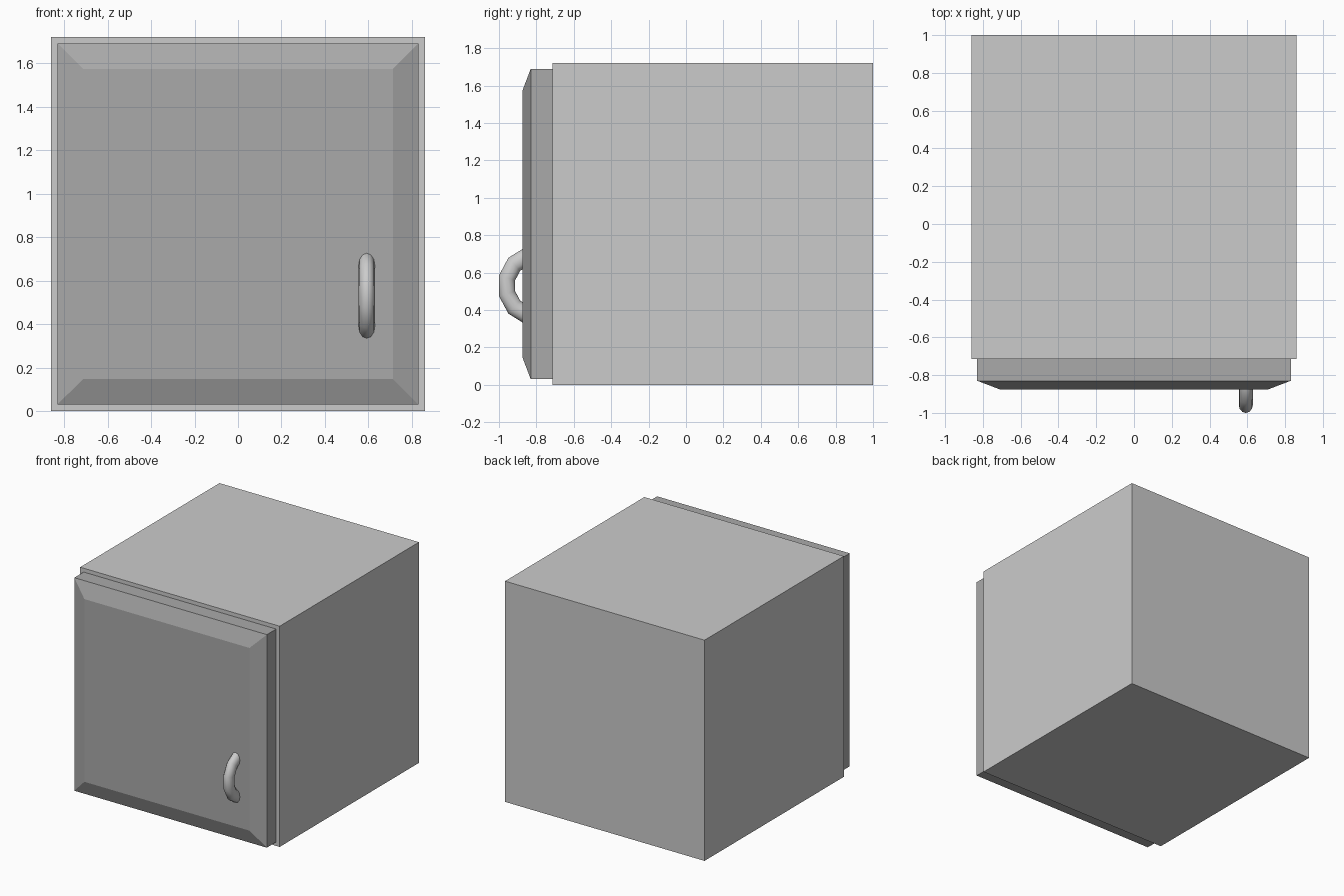
import bpy
import bmesh
import math

if "Cube" in bpy.data.objects:
    bpy.data.objects.remove(bpy.data.objects["Cube"])


def make_object(name, bm):
    bmesh.ops.recalc_face_normals(bm, faces=bm.faces)
    mesh = bpy.data.meshes.new(name)
    bm.to_mesh(mesh)
    bm.free()
    obj = bpy.data.objects.new(name, mesh)
    bpy.context.collection.objects.link(obj)
    return obj


def box(x, y0, y1, z0, z1):
    bm = bmesh.new()
    bmesh.ops.create_cube(bm, size=1)
    for v in bm.verts:
        v.co = (v.co.x * 2 * x,
                y0 if v.co.y < 0 else y1,
                z0 if v.co.z < 0 else z1)
    return bm


# Cabinet body
make_object("cabinet_body", box(0.86, -0.715, 1.0, 0.0, 1.72))

# Door slab with a sloped raised front panel
bm = box(0.83, -0.83, -0.715, 0.03, 1.69)
bm.normal_update()
front = [f for f in bm.faces if f.normal.y < -0.9]
bmesh.ops.inset_region(bm, faces=front, thickness=0.118, depth=0.045,
                       use_even_offset=True)
door = make_object("door", bm)
dark = bpy.data.materials.new("dark_grey")
dark.diffuse_color = (0.4, 0.4, 0.4, 1)
dark.use_nodes = True
dark.node_tree.nodes["Principled BSDF"].inputs["Base Color"].default_value = dark.diffuse_color
door.data.materials.append(dark)

# Ring handle, half sunk into the door
bpy.ops.mesh.primitive_torus_add(
    major_radius=0.15, minor_radius=0.045,
    major_segments=12, minor_segments=12)
handle = bpy.context.object
handle.name = "handle"
# Turn a flat side forward, stand the ring up, stretch it slightly
handle.rotation_euler = (0, math.radians(90), 0)
bpy.ops.object.transform_apply(location=False, rotation=True, scale=False)
handle.rotation_euler = (math.radians(15), 0, 0)
bpy.ops.object.transform_apply(location=False, rotation=True, scale=False)
handle.scale = (0.83, 1.0, 1.08)
handle.location = (0.592, -0.812, 0.53)
bpy.ops.object.transform_apply(location=True, rotation=False, scale=True)
bpy.ops.object.shade_smooth_by_angle(angle=math.radians(50))
